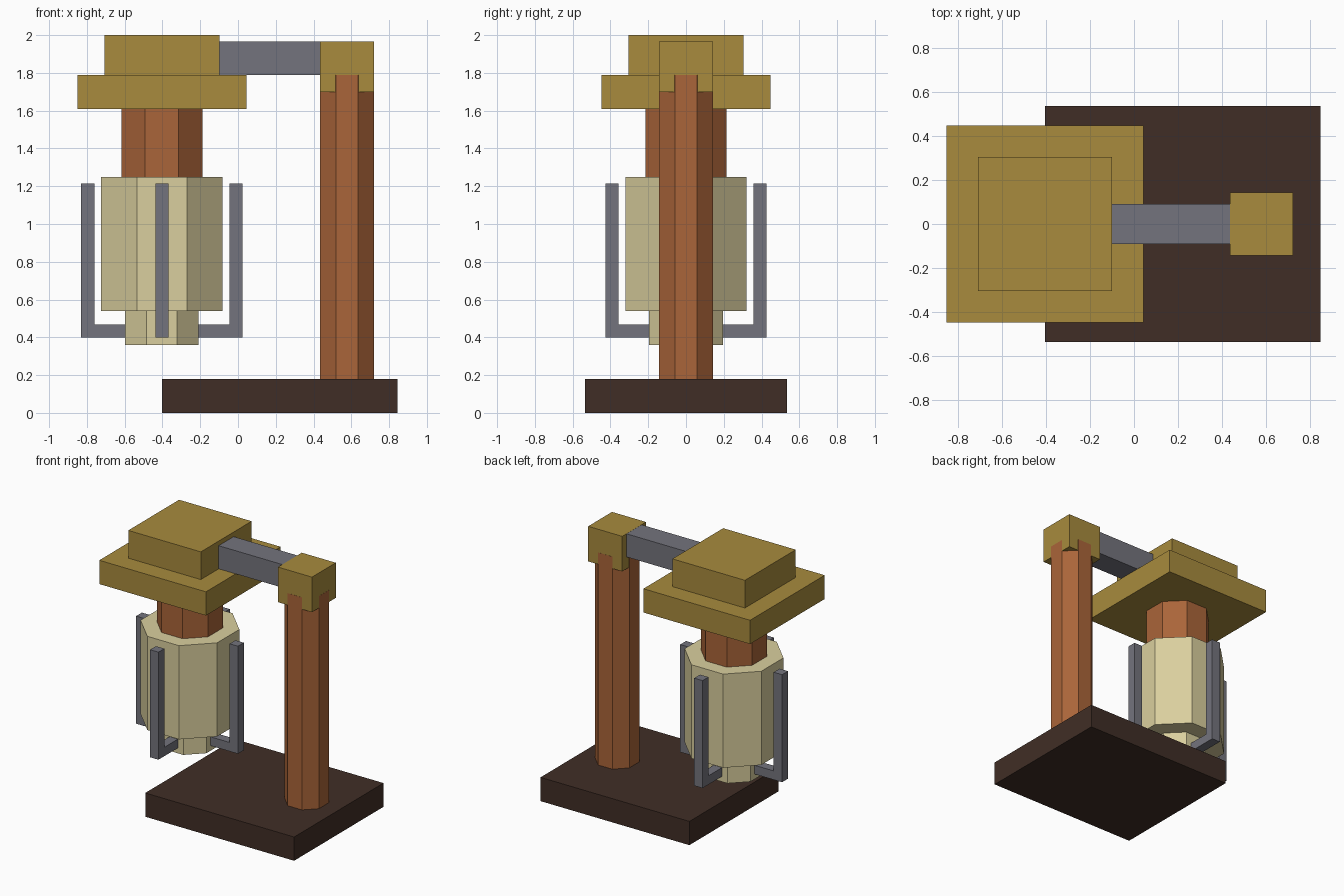
import bpy, math
from mathutils import Matrix, Vector

cube = bpy.data.objects.get("Cube")
if cube:
    bpy.data.objects.remove(cube, do_unlink=True)


def material(name, rgb):
    m = bpy.data.materials.new(name)
    m.use_nodes = True
    m.diffuse_color = (*rgb, 1)
    m.node_tree.nodes["Principled BSDF"].inputs["Base Color"].default_value = (*rgb, 1)
    return m


DARK = material("dark wood", (0.051, 0.027, 0.019))
WOOD = material("red wood", (0.402, 0.130, 0.041))
GOLD = material("old gold", (0.392, 0.258, 0.047))
CREAM = material("cream", (0.701, 0.624, 0.342))
GREY = material("grey metal", (0.174, 0.174, 0.205))


def box(name, x, y, z, mat):
    """Box from (min, max) ranges."""
    bpy.ops.mesh.primitive_cube_add(size=1)
    ob = bpy.context.object
    ob.name = name
    centre = Vector([(a + b) / 2 for a, b in (x, y, z)])
    size = [b - a for a, b in (x, y, z)]
    ob.data.transform(Matrix.Translation(centre) @ Matrix.Diagonal((*size, 1)))
    ob.data.materials.append(mat)
    return ob


def octagon(name, x, width, z, mat):
    """Eight-sided column with flats facing the axes; width is flat to flat."""
    radius = width / 2 / math.cos(math.pi / 8)
    bpy.ops.mesh.primitive_cylinder_add(vertices=8, radius=radius, depth=z[1] - z[0])
    ob = bpy.context.object
    ob.name = name
    turn = Matrix.Rotation(math.pi / 8, 4, 'Z')
    ob.data.transform(Matrix.Translation((x, 0, (z[0] + z[1]) / 2)) @ turn)
    ob.data.materials.append(mat)
    return ob


LAMP_X, POST_X = -0.403, 0.577

# Stand: base, post, cap and arm
box("base", (-0.403, 0.845), (-0.535, 0.535), (0, 0.18), DARK)
octagon("post", POST_X, 0.287, (0.18, 1.79), WOOD)
box("post_cap", (0.435, 0.72), (-0.1425, 0.1425), (1.70, 1.966), GOLD)
box("arm", (-0.40, POST_X), (-0.09, 0.09), (1.79, 1.965), GREY)

# Stepped roof
for name, half, z in (("roof_lower", 0.447, (1.61, 1.79)), ("roof_upper", 0.304, (1.79, 2.0))):
    box(name, (LAMP_X - half, LAMP_X + half), (-half, half), z, GOLD)

# Hanging lamp column
octagon("lamp_neck", LAMP_X, 0.428, (1.25, 1.61), WOOD)
octagon("lamp_body", LAMP_X, 0.642, (0.54, 1.25), CREAM)
octagon("lamp_foot", LAMP_X, 0.39, (0.36, 0.54), CREAM)

# Four L-shaped brackets around the lamp
for i, side in enumerate(("left", "back", "right", "front")):
    place = Matrix.Translation((LAMP_X, 0, 0)) @ Matrix.Rotation(i * math.pi / 2, 4, 'Z')
    for part, x, z in (("bar", (0.357, 0.427), (0.40, 1.215)),
                       ("foot", (0.15, 0.357), (0.40, 0.467))):
        ob = box(f"bracket_{part}_{side}", x, (-0.035, 0.035), z, GREY)
        ob.data.transform(place)
